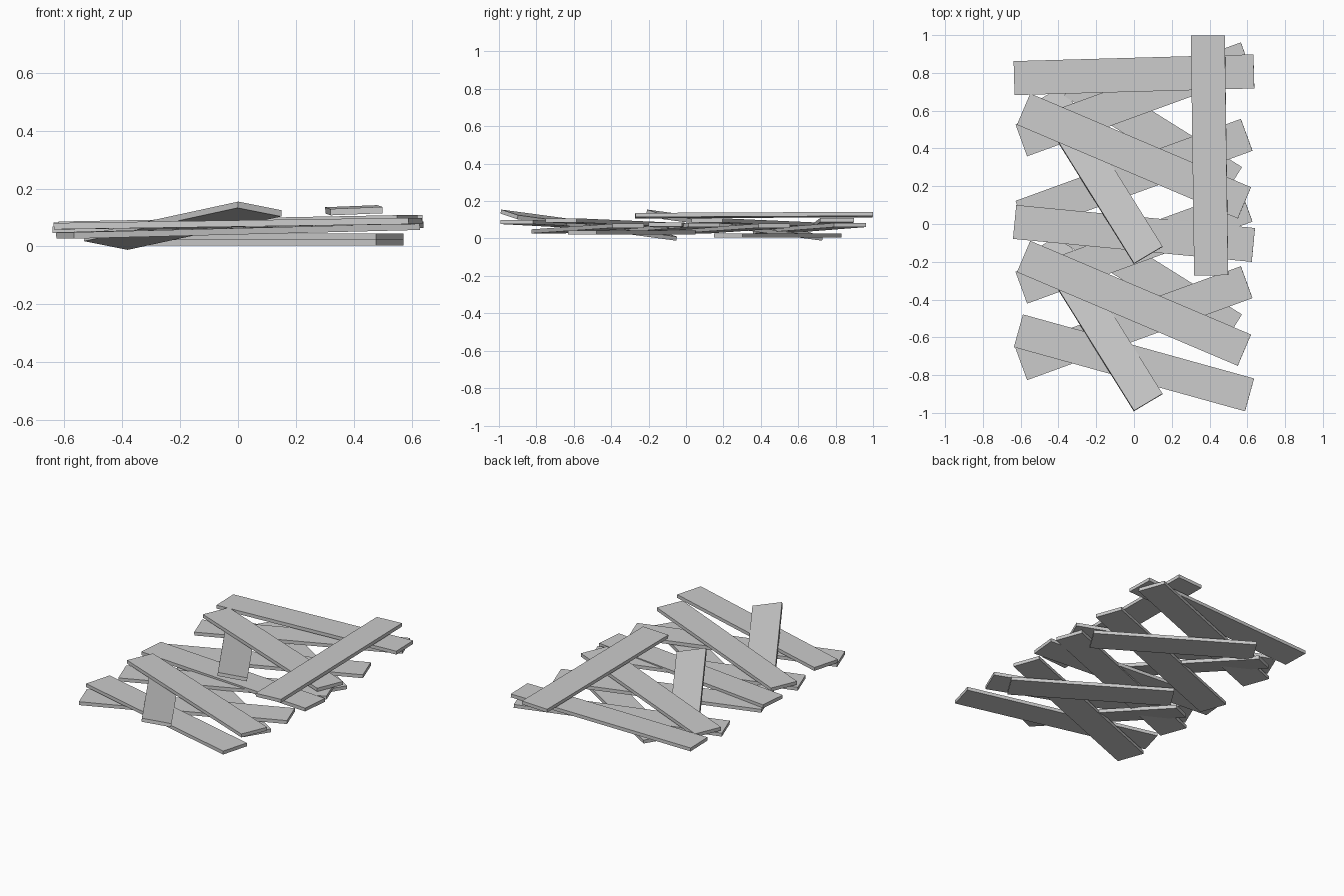
import bpy
from math import radians, cos, sin
from mathutils import Vector, Matrix

if "Cube" in bpy.data.objects:
    bpy.data.objects.remove(bpy.data.objects["Cube"])

WIDTH, THICK = 0.18, 0.022

def board(name, center, u, v, length, width=WIDTH):
    """Box plank: u runs along the length, v across the width."""
    u = u.normalized()
    n = u.cross(v).normalized()
    v = n.cross(u)
    if n.z < 0:
        n, v = -n, -v
    bpy.ops.mesh.primitive_cube_add(size=1)
    ob = bpy.context.object
    ob.name = name
    rot = Matrix((u, v, n)).transposed()
    ob.data.transform(Matrix.Translation(center) @ rot.to_4x4()
                      @ Matrix.Diagonal((length, width, THICK, 1)))
    return ob

def plank(name, x, y, angle, z_start, z_end, length=1.27, roll=0.0):
    """Plank from its plan centre and angle, with a height for each end."""
    a = radians(angle)
    u = Vector((cos(a) * length, sin(a) * length, z_end - z_start))
    v = Vector((-sin(a), cos(a), roll))
    board(name, Vector((x, y, (z_start + z_end) / 2)), u, v, length)

# two repeated stacks of crossing planks
for tag, dy, hz in (("back", 0.0, 0.015), ("front", -0.78, 0.033)):
    plank(f"base_plank_{tag}", 0.10, 0.49 + dy, -32, hz, hz, length=1.0)
    plank(f"rising_plank_{tag}_a", 0, 0.66 + dy, 20, 0.038, 0.072)
    plank(f"rising_plank_{tag}_b", 0, 0.255 + dy, 20, 0.038, 0.068)
    plank(f"falling_plank_{tag}", 0, 0.36 + dy, -23, 0.075, 0.097)
    # short leaning plank, one end lifted
    u, v = Vector((-0.53, 0.85, -0.115)), Vector((0.15, 0.09, -0.03))
    corner = Vector((0, -0.21 + dy, 0.144))
    board(f"leaning_plank_{tag}", corner + u / 2 + v / 2, u, v, u.length, v.length)

# single planks
plank("middle_plank", 0, -0.05, -5.5, 0.058, 0.075)
plank("front_plank", 0, -0.735, -15.5, 0.070, 0.088)
plank("back_plank", 0, 0.79, 1.6, 0.072, 0.098)
plank("top_plank", 0.40, 0.363, -89.2, 0.128, 0.122, roll=0.04)
